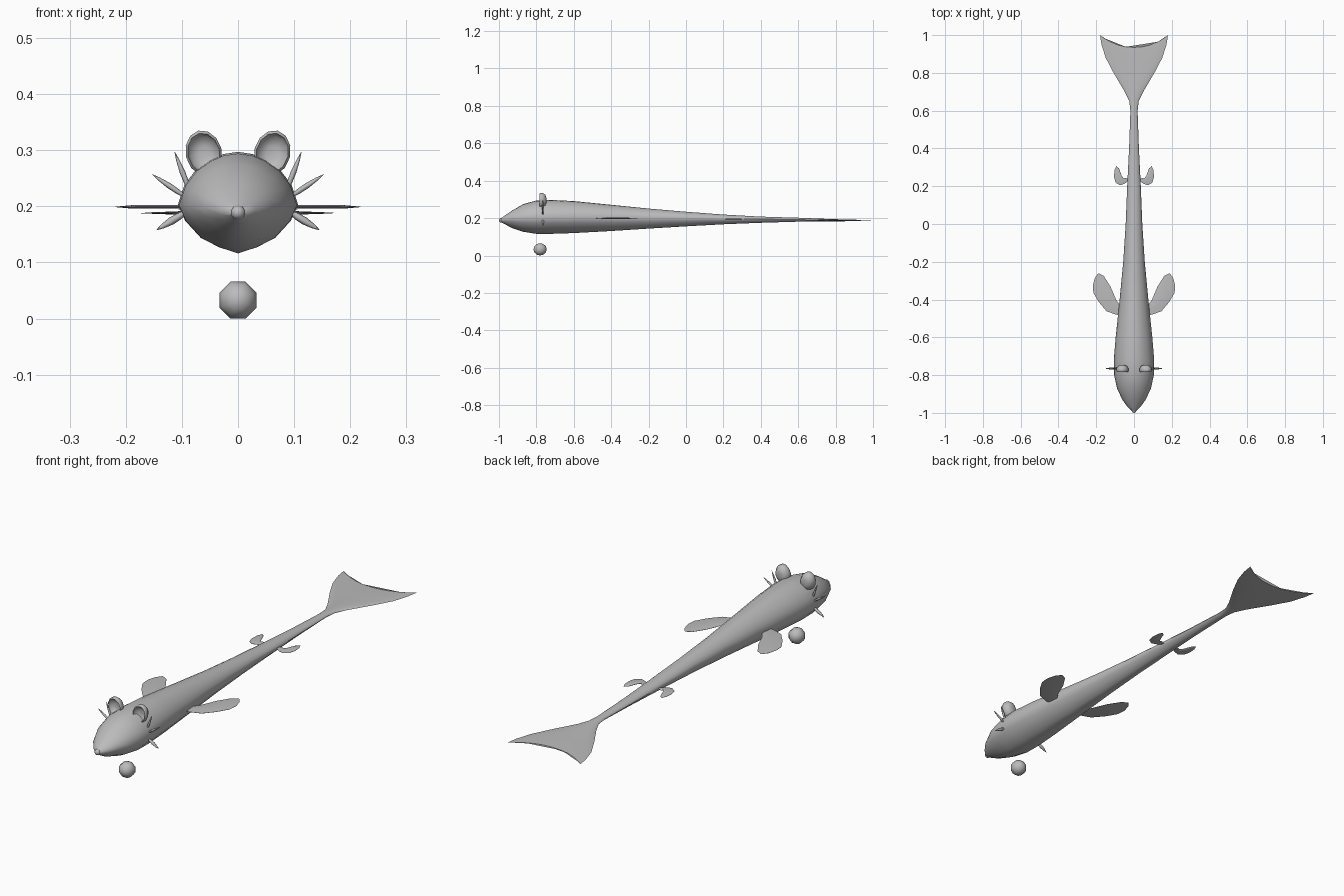
import bpy, bmesh, math
from mathutils import Vector

if "Cube" in bpy.data.objects:
    bpy.data.objects.remove(bpy.data.objects["Cube"])

grey = bpy.data.materials.new("soft grey")
grey.diffuse_color = (0.5, 0.5, 0.5, 1)
grey.use_nodes = True
grey.node_tree.nodes["Principled BSDF"].inputs["Base Color"].default_value = grey.diffuse_color


def finish(name, bm, angle=50):
    bmesh.ops.recalc_face_normals(bm, faces=bm.faces)
    me = bpy.data.meshes.new(name)
    bm.to_mesh(me)
    bm.free()
    ob = bpy.data.objects.new(name, me)
    bpy.context.collection.objects.link(ob)
    me.materials.append(grey)
    bpy.ops.object.select_all(action='DESELECT')
    ob.select_set(True)
    bpy.context.view_layer.objects.active = ob
    bpy.ops.object.shade_smooth_by_angle(angle=math.radians(angle))
    return ob


def loft(name, rings, cap=True, angle=50):
    bm = bmesh.new()
    loops = [[bm.verts.new(p) for p in r] for r in rings]
    n = len(loops[0])
    for a, b in zip(loops, loops[1:]):
        for i in range(n):
            j = (i + 1) % n
            bm.faces.new((a[i], a[j], b[j], b[i]))
    if cap:
        bm.faces.new(loops[0])
        bm.faces.new(loops[-1])
    return finish(name, bm, angle)


# Body and tail: y, half width, middle z, top z, bottom z, trailing-edge bend
stations = [
    (-0.995, 0.006, 0.188, 0.195, 0.182, 0), (-0.97, 0.033, 0.192, 0.213, 0.168, 0),
    (-0.93, 0.062, 0.198, 0.240, 0.147, 0), (-0.87, 0.090, 0.201, 0.275, 0.127, 0),
    (-0.80, 0.105, 0.202, 0.294, 0.116, 0), (-0.72, 0.107, 0.203, 0.297, 0.116, 0),
    (-0.60, 0.097, 0.203, 0.291, 0.120, 0), (-0.40, 0.076, 0.202, 0.271, 0.131, 0),
    (-0.20, 0.057, 0.201, 0.251, 0.144, 0), (0.0, 0.044, 0.200, 0.234, 0.156, 0),
    (0.20, 0.036, 0.198, 0.219, 0.167, 0), (0.40, 0.026, 0.195, 0.208, 0.175, 0),
    (0.60, 0.019, 0.192, 0.202, 0.181, 0), (0.65, 0.025, 0.191, 0.200, 0.182, 0),
    (0.70, 0.049, 0.190, 0.198, 0.182, 0), (0.80, 0.108, 0.189, 0.195, 0.182, 0.02),
    (0.88, 0.150, 0.188, 0.193, 0.183, 0.04), (0.95, 0.172, 0.188, 0.192, 0.184, 0.055),
    (1.00, 0.180, 0.188, 0.190, 0.186, 0.065)]
half = [(0, 1), (.24, .96), (.45, .86), (.70, .66), (.89, .38), (1, 0),
        (.88, -.33), (.62, -.68), (.32, -.87), (0, -1)]
section = half + [(-u, v) for u, v in half[-2:0:-1]]
rings = []
for y, w, zm, zt, zb, bend in stations:
    rings.append([(u * w, y - bend * (1 - abs(u) ** 2.2),
                   zm + v * (zt - zm if v > 0 else zm - zb)) for u, v in section])
loft("body", rings, angle=50)


# Round parts
def ball(name, centre, radius, segments, count, turn=0):
    bm = bmesh.new()
    bmesh.ops.create_uvsphere(bm, u_segments=segments, v_segments=count, radius=radius)
    for v in bm.verts:
        x, y, z = v.co
        c, s = math.cos(turn), math.sin(turn)
        v.co = Vector(centre) + Vector((x * c - y * s, z, x * s + y * c))
    finish(name, bm, 60)


ball("nose", (0, -0.987, 0.189), 0.013, 10, 6)
ball("loose_ball", (0, -0.78, 0.033), 0.0355, 8, 6, math.pi / 8)


# Thin tapered fins from an outline
def fin(name, outline, z, side):
    c = sum((Vector(p) for p in outline), Vector((0, 0))) / len(outline)
    rings = []
    for scale, dz in ((0.6, 0.003), (1, 0.0004), (1, -0.0004), (0.6, -0.003)):
        rings.append([(side * (c.x + (x - c.x) * scale), c.y + (y - c.y) * scale, z + dz)
                      for x, y in outline])
    loft(name, rings, angle=60)


front_fin = [(.06, -.485), (.10, -.478), (.145, -.462), (.185, -.415), (.215, -.365), (.218, -.325),
             (.207, -.285), (.188, -.26), (.16, -.275), (.125, -.33), (.095, -.40), (.06, -.45)]
rear_fin = [(.03, .228), (.05, .213), (.075, .205), (.098, .22), (.106, .25), (.103, .285),
            (.094, .306), (.08, .295), (.065, .255), (.05, .235), (.03, .24)]

# Ears: cupped discs leaning outward; whiskers: slim spindles
whiskers = [((.085, .225), (.113, .297), .005), ((.092, .216), (.153, .257), .005),
            ((.092, .190), (.145, .158), .007)]
for side, label in ((-1, "left"), (1, "right")):
    fin(label + "_front_fin", front_fin, 0.199, side)
    fin(label + "_rear_fin", rear_fin, 0.195, side)
    lean = math.radians(22)
    rings = []
    for scale, y in ((.3, -.764), (.75, -.769), (.88, -.784), (1, -.780),
                     (1, -.766), (.75, -.752), (.35, -.747)):
        ring = []
        for k in range(12):
            a = math.tau * k / 12
            px, pz = .034 * scale * math.cos(a), .043 * scale * math.sin(a)
            ring.append((side * (.061 + px * math.cos(lean) + pz * math.sin(lean) * .6), y,
                         .295 - px * math.sin(lean) * .6 + pz * math.cos(lean)))
        rings.append(ring)
    loft(label + "_ear", rings, angle=60)
    for n, (a, b, r) in enumerate(whiskers, 1):
        a, b = Vector(a), Vector(b)
        d = (b - a).normalized()
        rings = []
        for t, s in ((0, .5), (.25, .9), (.5, 1), (.8, .6), (1, .08)):
            p = a.lerp(b, t)
            rings.append([(side * (p.x - d.y * r * s * math.cos(q)),
                           -.765 + r * s * math.sin(q),
                           p.y + d.x * r * s * math.cos(q))
                          for q in [math.tau * k / 6 for k in range(6)]])
        loft(f"{label}_whisker_{n}", rings, angle=60)
